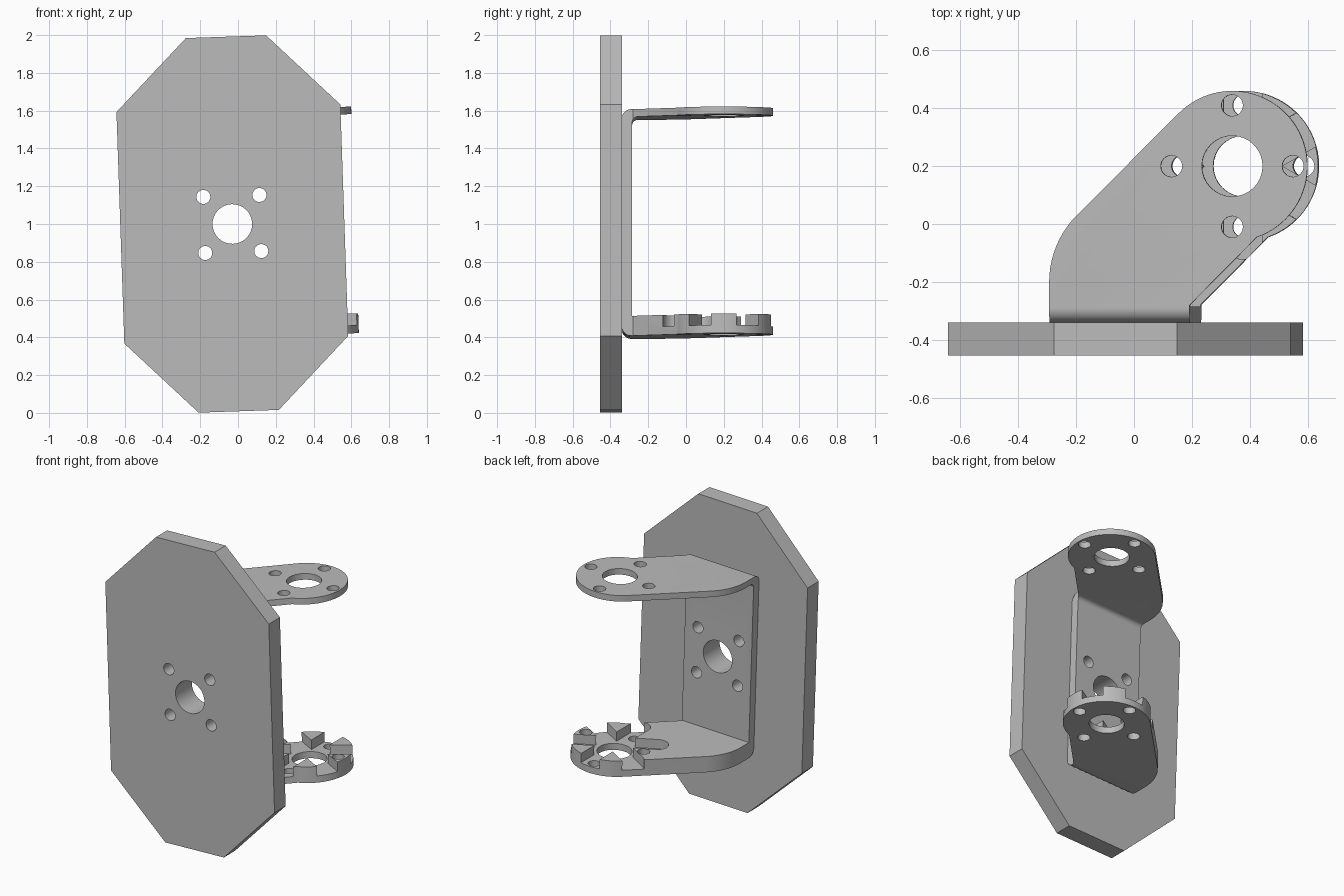
import bpy
import bmesh
from math import sin, cos, tan, radians, pi
from mathutils import Matrix, Vector

cube = bpy.data.objects.get("Cube")
if cube:
    bpy.data.objects.remove(cube)

grey = bpy.data.materials.new("plain grey")
grey.use_nodes = True
colour = (0.5, 0.5, 0.5, 1)
grey.diffuse_color = colour
grey.node_tree.nodes["Principled BSDF"].inputs["Base Color"].default_value = colour

AXES = {"z": lambda a, b, h: (a, b, h), "y": lambda a, b, h: (a, h, b), "x": lambda a, b, h: (h, a, b)}
TILT = Matrix.Translation((-0.03, 0, 1)) @ Matrix.Rotation(radians(-1.95), 4, "Y")


def arc(cx, cy, r, start, end, n=32):
    """Points on an arc, angles in degrees."""
    angles = [radians(start + (end - start) * i / n) for i in range(n + 1)]
    return [(cx + r * cos(a), cy + r * sin(a)) for a in angles]


def fillet(before, corner, after, r, n=10):
    """Points rounding one corner between two straight edges."""
    c = Vector(corner)
    u, v = (Vector(before) - c).normalized(), (Vector(after) - c).normalized()
    half = u.angle(v) / 2
    centre = c + (u + v).normalized() * (r / sin(half))
    p, q = c + u * (r / tan(half)) - centre, c + v * (r / tan(half)) - centre
    turn = p.angle_signed(q)
    return [tuple(centre + Matrix.Rotation(-turn * i / n, 2) @ p) for i in range(n + 1)]


def prism(name, outline, low, high, axis):
    """Extrude a closed outline along an axis."""
    place = AXES[axis]
    bm = bmesh.new()
    face = bm.faces.new([bm.verts.new(place(a, b, low)) for a, b in outline])
    top = bmesh.ops.extrude_face_region(bm, geom=[face])["geom"]
    shift = Vector(place(0, 0, high - low))
    bmesh.ops.translate(bm, verts=[v for v in top if isinstance(v, bmesh.types.BMVert)], vec=shift)
    bmesh.ops.recalc_face_normals(bm, faces=bm.faces)
    mesh = bpy.data.meshes.new(name)
    bm.to_mesh(mesh)
    bm.free()
    mesh.materials.append(grey)
    obj = bpy.data.objects.new(name, mesh)
    bpy.context.collection.objects.link(obj)
    return obj


def carve(obj, cutter, operation="DIFFERENCE"):
    """Apply a boolean and drop the cutter."""
    mod = obj.modifiers.new("cut", "BOOLEAN")
    mod.operation, mod.solver, mod.object = operation, "EXACT", cutter
    bpy.context.view_layer.objects.active = obj
    bpy.ops.object.modifier_apply(modifier=mod.name)
    bpy.data.objects.remove(cutter)


def drill(obj, cx, cy, low, high, axis, turn):
    """Bore a central hole and four screw holes around it."""
    spots = [(cx, cy, 0.105)]
    for k in range(4):
        a = radians(turn + 90 * k)
        spots.append((cx + 0.21 * cos(a), cy + 0.21 * sin(a), 0.037))
    for x, y, r in spots:
        carve(obj, prism("hole", arc(x, y, r, 0, 360)[:-1], low, high, axis))


def finish(obj):
    obj.data.transform(TILT)
    bpy.ops.object.select_all(action="DESELECT")
    obj.select_set(True)
    bpy.context.view_layer.objects.active = obj
    bpy.ops.object.shade_smooth_by_angle(angle=radians(30))


# Elongated octagonal mounting plate
W, H, SIDE, TOP = 0.593, 0.992, 0.613, 0.2125
quarter = [(W, SIDE), (TOP, H)]
octagon = quarter + [(-x, z) for x, z in reversed(quarter)]
octagon += [(-x, -z) for x, z in octagon]
plate = prism("mounting_plate", octagon, -0.455, -0.34, "y")
drill(plate, 0, 0, -0.6, -0.2, "y", 45)
finish(plate)

# Bracket: side profile of a channel with rounded bends
FRONT, WEB, END, Z = -0.34, -0.285, 0.6, 0.6
ARM, THICK = 0.56, -0.495
profile = [(END, -Z)]
profile += fillet((END, -Z), (FRONT, -Z), (FRONT, Z), 0.05)
profile += fillet((FRONT, -Z), (FRONT, Z), (END, Z), 0.05)
profile += [(END, Z), (END, ARM)]
profile += fillet((END, ARM), (WEB, ARM), (WEB, 0), 0.03)
profile += [(WEB, THICK), (END, THICK)]
bracket = prism("bracket", profile, -0.5, 0.9, "x")

# Bracket: plan shape with slanted arms and round ends
CX, CY, R, HALF = 0.39, 0.2, 0.26, 0.243
tangent = (CX + R * cos(3 * pi / 4), CY + R * sin(3 * pi / 4))
corner = (-HALF, tangent[1] - tangent[0] - HALF)
plan = [(HALF, -0.5), (HALF, -0.28)]
plan += arc(CX, CY, R, -71, 135, 48)
plan += fillet(tangent, corner, (-HALF, -0.5), 0.326)
plan += [(-HALF, -0.5)]
carve(bracket, prism("plan", plan, -0.8, 0.8, "z"), "INTERSECT")

# Six-armed recess in the thick lower arm
ARM_W, REACH = 0.067, 0.255
for turn in (30, 90, 150):
    slot = arc(REACH, 0, ARM_W, -90, 90, 16) + arc(-REACH, 0, ARM_W, 90, 270, 16)
    spin = Matrix.Rotation(radians(turn), 2)
    slot = [tuple(spin @ Vector(p) + Vector((CX, CY))) for p in slot]
    carve(bracket, prism("slot", slot, -0.557, -0.4, "z"))

# Bores through both arms and the web
drill(bracket, CX, CY, -0.8, 0.8, "z", 0)
drill(bracket, 0, 0, -0.4, -0.2, "y", 45)
finish(bracket)
